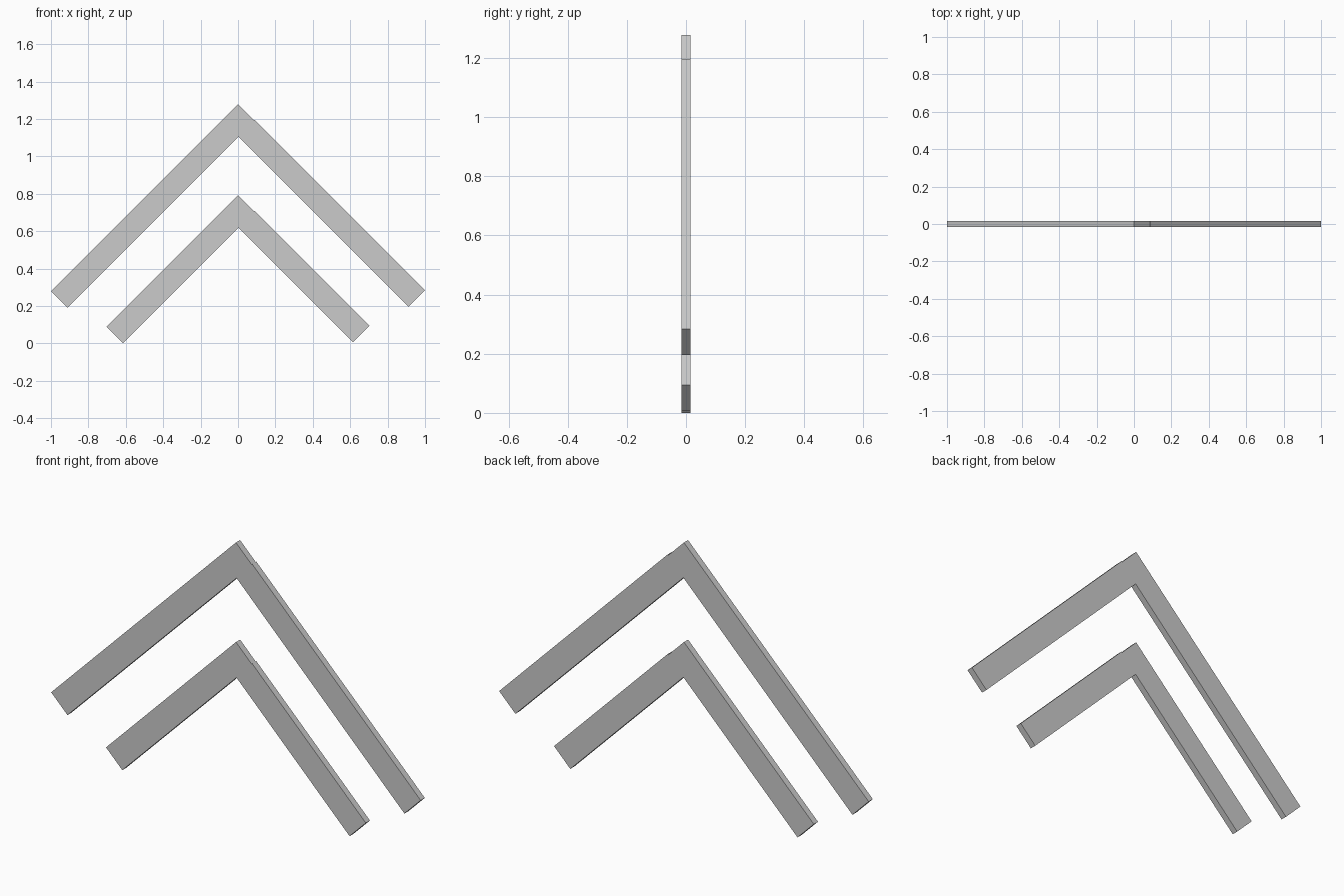
import bpy, bmesh

if "Cube" in bpy.data.objects:
    bpy.data.objects.remove(bpy.data.objects["Cube"])

HALF_DEPTH = 0.016


def bar(name, corners):
    """Flat bar: four x/z corners extruded along y."""
    bm = bmesh.new()
    face = bm.faces.new([bm.verts.new((x, -HALF_DEPTH, z)) for x, z in corners])
    new = bmesh.ops.extrude_face_region(bm, geom=[face])["geom"]
    verts = [v for v in new if isinstance(v, bmesh.types.BMVert)]
    bmesh.ops.translate(bm, verts=verts, vec=(0, 2 * HALF_DEPTH, 0))
    bmesh.ops.recalc_face_normals(bm, faces=bm.faces)
    mesh = bpy.data.meshes.new(name)
    bm.to_mesh(mesh)
    bm.free()
    bpy.context.collection.objects.link(bpy.data.objects.new(name, mesh))


def chevron(name, reach, apex, w=0.088):
    # left bar runs up to the apex, right bar butts against its underside
    bar(name + "_left_bar", [(-reach, apex - reach), (-reach + w, apex - reach - w),
                             (w, apex - w), (0, apex)])
    top = apex + 0.006
    bar(name + "_right_bar", [(0, top - 2 * w), (reach - w, top - reach - w),
                              (reach, top - reach), (w, top - w)])


chevron("upper_chevron", 1.0, 1.278)
chevron("lower_chevron", 0.703, 0.791)
